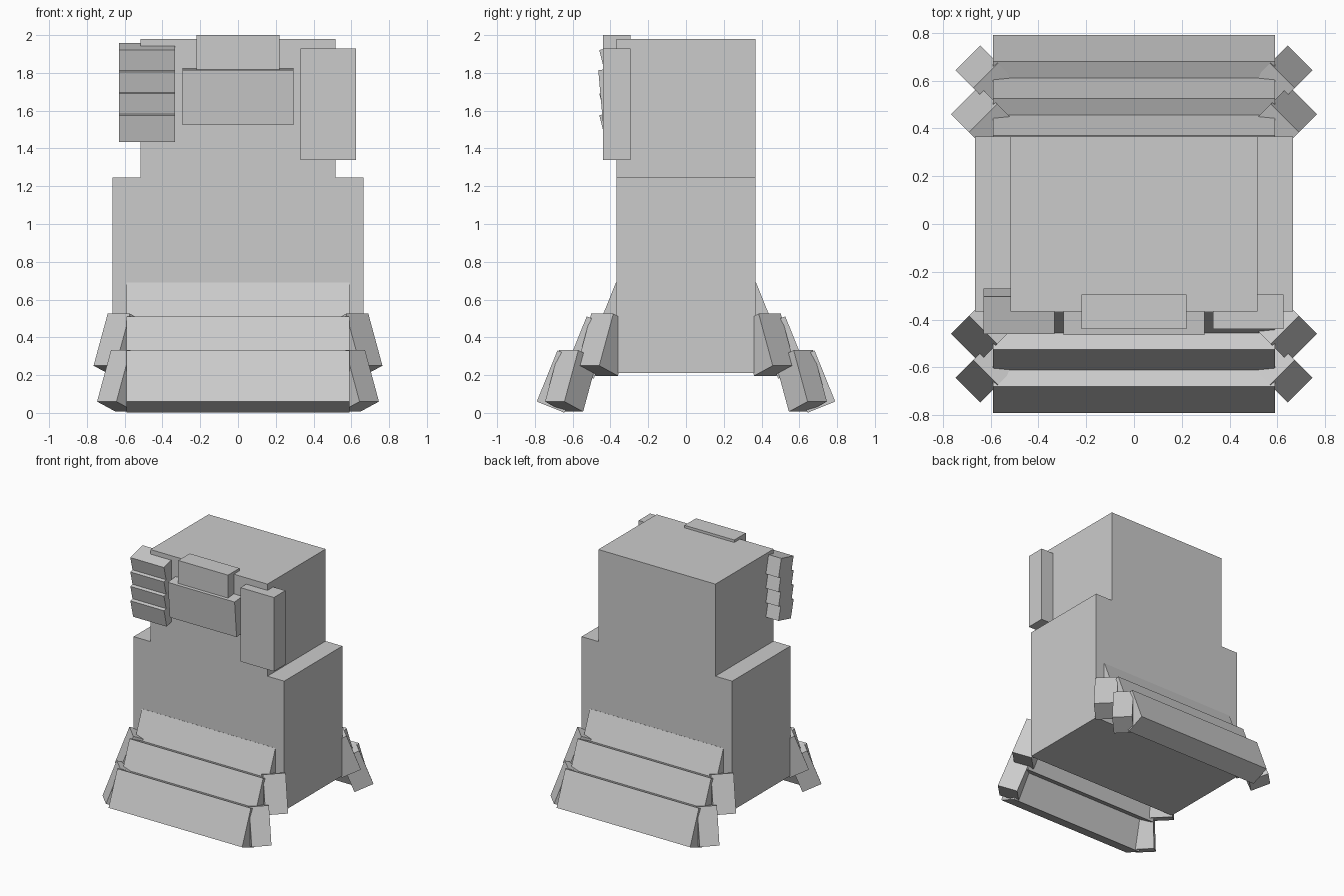
import bpy
from math import radians, sin, cos
from mathutils import Vector

if "Cube" in bpy.data.objects:
    bpy.data.objects.remove(bpy.data.objects["Cube"], do_unlink=True)

grey = bpy.data.materials.new("plain grey")
grey.use_nodes = True
GREY = (0.6, 0.6, 0.6, 1)
grey.diffuse_color = GREY
grey.node_tree.nodes["Principled BSDF"].inputs["Base Color"].default_value = GREY

FACES = [(0, 1, 3, 2), (4, 6, 7, 5), (0, 4, 5, 1),
         (2, 3, 7, 6), (0, 2, 6, 4), (1, 5, 7, 3)]


def block(name, corner, across, inward, up):
    """Box spanned by three edge vectors from one corner."""
    across, inward, up = Vector(across), Vector(inward), Vector(up)
    verts = [Vector(corner) + across * i + inward * j + up * k
             for i in (0, 1) for j in (0, 1) for k in (0, 1)]
    faces = FACES
    if across.cross(inward).dot(up) < 0:
        faces = [f[::-1] for f in FACES]
    mesh = bpy.data.meshes.new(name)
    mesh.from_pydata(verts, [], faces)
    mesh.materials.append(grey)
    obj = bpy.data.objects.new(name, mesh)
    bpy.context.collection.objects.link(obj)
    return obj


def box(name, x0, x1, y0, y1, z0, z1):
    return block(name, (x0, y0, z0), (x1 - x0, 0, 0), (0, y1 - y0, 0), (0, 0, z1 - z0))


def tilted(name, edge_mid, out, tilt, width, thick, length):
    """Slab whose lower outer edge is centred on edge_mid, leaning by tilt
    degrees so that its foot kicks outward along the flat direction out."""
    out, z = Vector(out).normalized(), Vector((0, 0, 1))
    side = z.cross(out)
    s, c = sin(radians(tilt)), cos(radians(tilt))
    return block(name, Vector(edge_mid) - side * width / 2, side * width,
                 (-out * c - z * s) * thick, (z * c - out * s) * length)


# Body
box("lower_body", -0.665, 0.665, -0.367, 0.367, 0.21, 1.245)
box("upper_body", -0.517, 0.517, -0.367, 0.367, 1.245, 1.98)

# Chest gear
box("left_chest_pouch", 0.33, 0.625, -0.44, -0.295, 1.34, 1.93)
box("collar_block", -0.22, 0.22, -0.44, -0.295, 1.815, 2.0)
tilted("chest_panel", (0, -0.439, 1.525), (0, -1, 0), -5, 0.59, 0.14, 0.291)
for i in range(4):
    tilted(f"right_chest_slat_{i + 1}", (-0.481, -0.424, 1.78 - i * 0.115),
           (0, -1, 0), -14, 0.297, 0.16, 0.145)

# Skirt: overlapping slabs front and back, with turned plates at the corners
for sy, end in ((-1, "front"), (1, "back")):
    for i, (y, z) in enumerate(((0.48, 0.42), (0.635, 0.24), (0.79, 0.06))):
        tilted(f"{end}_skirt_slab_{i + 1}", (0, sy * y, z), (0, sy, 0),
               22, 1.18, 0.158, 0.292)
    for sx, side in ((-1, "right"), (1, "left")):
        tilted(f"{end}_{side}_upper_corner_plate", (sx * 0.706, sy * 0.518, 0.25),
               (sx, sy, 0), 21, 0.166, 0.15, 0.295)
        tilted(f"{end}_{side}_lower_corner_plate", (sx * 0.695, sy * 0.695, 0.06),
               (sx, sy, 0), 21, 0.145, 0.15, 0.292)
